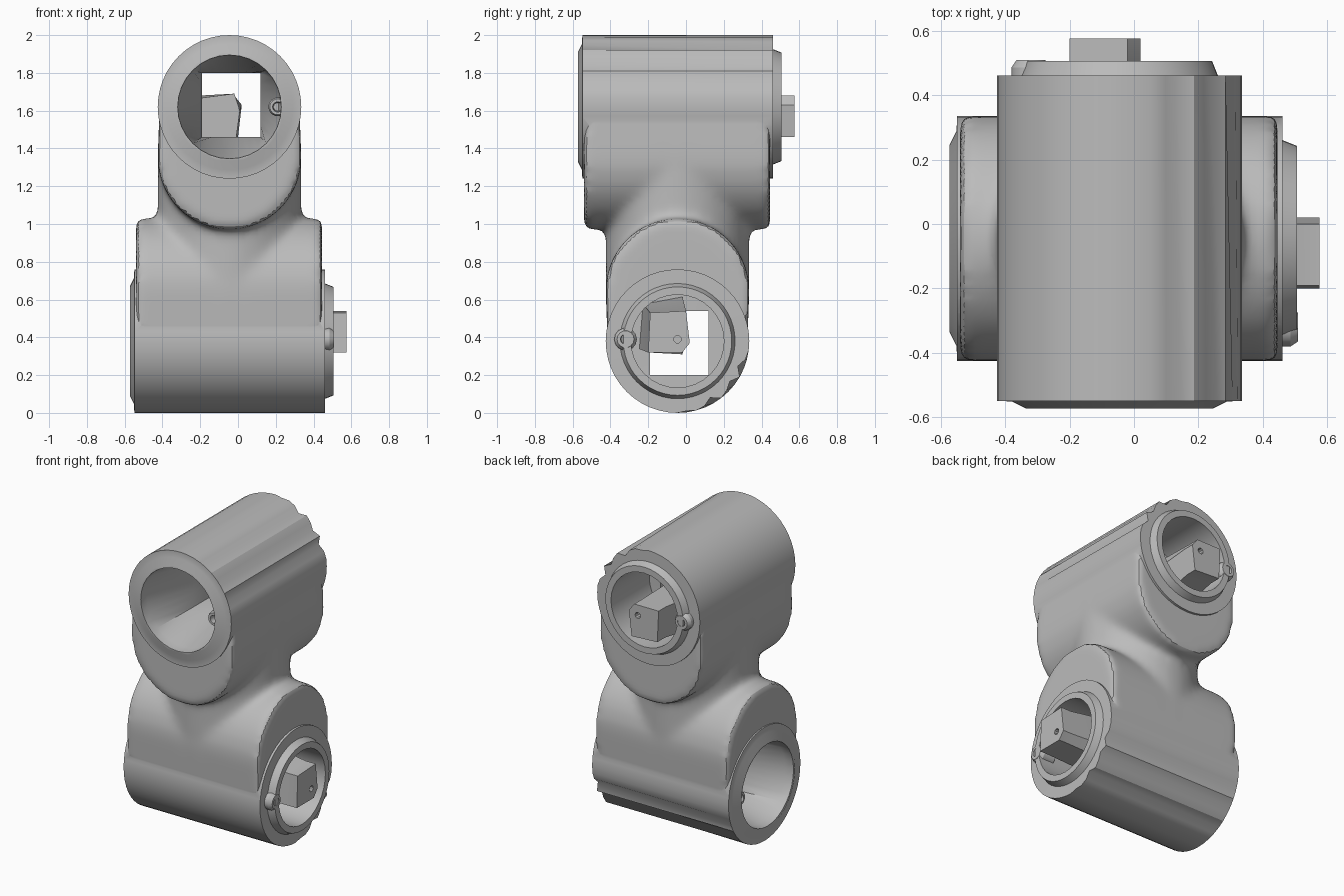
import bpy, bmesh
from math import cos, sin, pi, radians
from mathutils import Matrix

if "Cube" in bpy.data.objects:
    bpy.data.objects.remove(bpy.data.objects["Cube"])

grey = bpy.data.materials.new("plain grey")
grey.use_nodes = True
grey.diffuse_color = (0.5, 0.5, 0.5, 1)
grey.node_tree.nodes["Principled BSDF"].inputs["Base Color"].default_value = (0.5, 0.5, 0.5, 1)

CX, CZ, R = -0.045, 1.62, 0.38      # axis and radius of the upper barrel
# half turn that carries the upper half onto the lower half
UPPER = Matrix.Identity(4)
LOWER = Matrix(((0, 1, 0, 0), (1, 0, 0, 0), (0, 0, -1, 2), (0, 0, 0, 1)))


def circle(r, n=48, x=CX, z=CZ, dents={}):
    pts = []
    for i in range(n):
        a, k = 2 * pi * i / n, r * dents.get(i, 1)
        pts.append((x + k * cos(a), z + k * sin(a)))
    return pts


def square(hx, hz, n):
    pts = []
    for i in range(n):
        c, s = cos(2 * pi * i / n), sin(2 * pi * i / n)
        k = max(abs(c), abs(s))
        pts.append((CX + 0.01 + hx * c / k, CZ + 0.01 + hz * s / k))
    return pts


def loft(bm, rings, matrix):
    """Skin (y, outline) rings into a closed solid."""
    rows = [[bm.verts.new(matrix @ Matrix.Translation((x, y, z)).translation)
             for x, z in pts] for y, pts in rings]
    n = len(rows[0])
    for a, b in zip(rows, rows[1:]):
        for i in range(n):
            j = (i + 1) % n
            bm.faces.new((a[i], a[j], b[j], b[i]))
    bm.faces.new(rows[0])
    bm.faces.new(rows[-1])


def solid(name, rings, matrices=(UPPER, LOWER), extra=None):
    bm = bmesh.new()
    for m in matrices:
        loft(bm, rings, m)
    if extra:
        extra(bm)
    bmesh.ops.recalc_face_normals(bm, faces=bm.faces)
    mesh = bpy.data.meshes.new(name)
    bm.to_mesh(mesh)
    bm.free()
    mesh.materials.append(grey)
    ob = bpy.data.objects.new(name, mesh)
    bpy.context.collection.objects.link(ob)
    return ob


def apply(ob, kind, **settings):
    mod = ob.modifiers.new(kind.lower(), kind)
    for key, value in settings.items():
        setattr(mod, key, value)
    bpy.context.view_layer.objects.active = ob
    bpy.ops.object.modifier_apply(modifier=mod.name)


def combine(ob, other, operation, keep=False):
    apply(ob, 'BOOLEAN', object=other, operation=operation, solver='EXACT')
    if not keep:
        bpy.data.objects.remove(other)


# two crossed U-shaped shells and a round neck, blended softly together
def neck(bm):
    bmesh.ops.create_cone(bm, cap_ends=True, segments=48, radius1=R, radius2=R, depth=0.8,
                          matrix=Matrix.Translation((CX, CX, 1)))


arc = [(CX + R * cos(pi + pi * i / 24), 1.35 + R * sin(pi + pi * i / 24)) for i in range(25)]
u_shape = arc + [(CX + R - 0.01, CZ), (CX - R + 0.01, CZ)]
body = solid("joint_body", [(-0.54, u_shape), (0.445, u_shape)], extra=neck)
apply(body, 'REMESH', mode='VOXEL', voxel_size=0.022, use_smooth_shade=True)
apply(body, 'SMOOTH', factor=0.5, iterations=12)

# barrels with a raised lip at each end, and pleats running out from the rear end
pleats = {2: 0.98, 3: 0.91, 5: 0.92, 6: 0.97, 8: 0.91, 9: 0.98, 11: 0.98}
barrels = solid("barrels", [
    (-0.572, circle(0.29)), (-0.55, circle(0.335)), (-0.549, circle(R)),
    (0.46, circle(R, dents=pleats)), (0.461, circle(0.305)), (0.506, circle(0.287))])
combine(body, barrels, 'UNION')

# bore: round mouth, funnel to a square passage, round rear socket
bore = solid("bore_cutter", [
    (-0.65, circle(0.28, 32)), (-0.51, circle(0.27, 32)),
    (-0.2, square(0.155, 0.17, 32)), (0.1, square(0.155, 0.17, 32)),
    (0.101, circle(0.246, 32)), (0.65, circle(0.246, 32))])
combine(body, bore, 'DIFFERENCE')

# locking pegs in the rear sockets, each with a pin hole
tip = [(-0.19, 1.47), (0, 1.46), (0.02, 1.63), (-0.02, 1.68), (-0.2, 1.68)]
base = [(-0.23, 1.42), (-0.02, 1.38), (0.01, 1.6), (-0.02, 1.69), (-0.25, 1.66)]
pin = [(0.45, circle(0.02, 10, z=1.61)), (0.65, circle(0.02, 10, z=1.61))]
# hollow studs beside the socket and inside the mouth
stud = [(0.4, 0.06), (0.485, 0.06), (0.508, 0.045), (0.508, 0.027), (0.45, 0.022)]
mouth_stud = [(-0.25, 0.05), (-0.54, 0.05), (-0.555, 0.042), (-0.555, 0.027), (-0.48, 0.022)]

parts = [body]
for side, m in (("upper", UPPER), ("lower", LOWER)):
    peg = solid(side + "_locking_peg", [(0.07, base), (0.5, tip), (0.575, tip)], [m])
    combine(peg, solid("pin_cutter", pin, [m]), 'DIFFERENCE')
    parts.append(peg)
    parts.append(solid(side + "_socket_stud",
                       [(y, circle(r, 14, x=-0.32, z=1.61)) for y, r in stud], [m]))
    parts.append(solid(side + "_mouth_stud",
                       [(y, circle(r, 14, x=0.21)) for y, r in mouth_stud], [m]))

# smooth shading with sharp edges kept
bpy.ops.object.select_all(action='DESELECT')
for ob in parts:
    ob.select_set(True)
bpy.context.view_layer.objects.active = body
bpy.ops.object.shade_smooth_by_angle(angle=radians(28))
